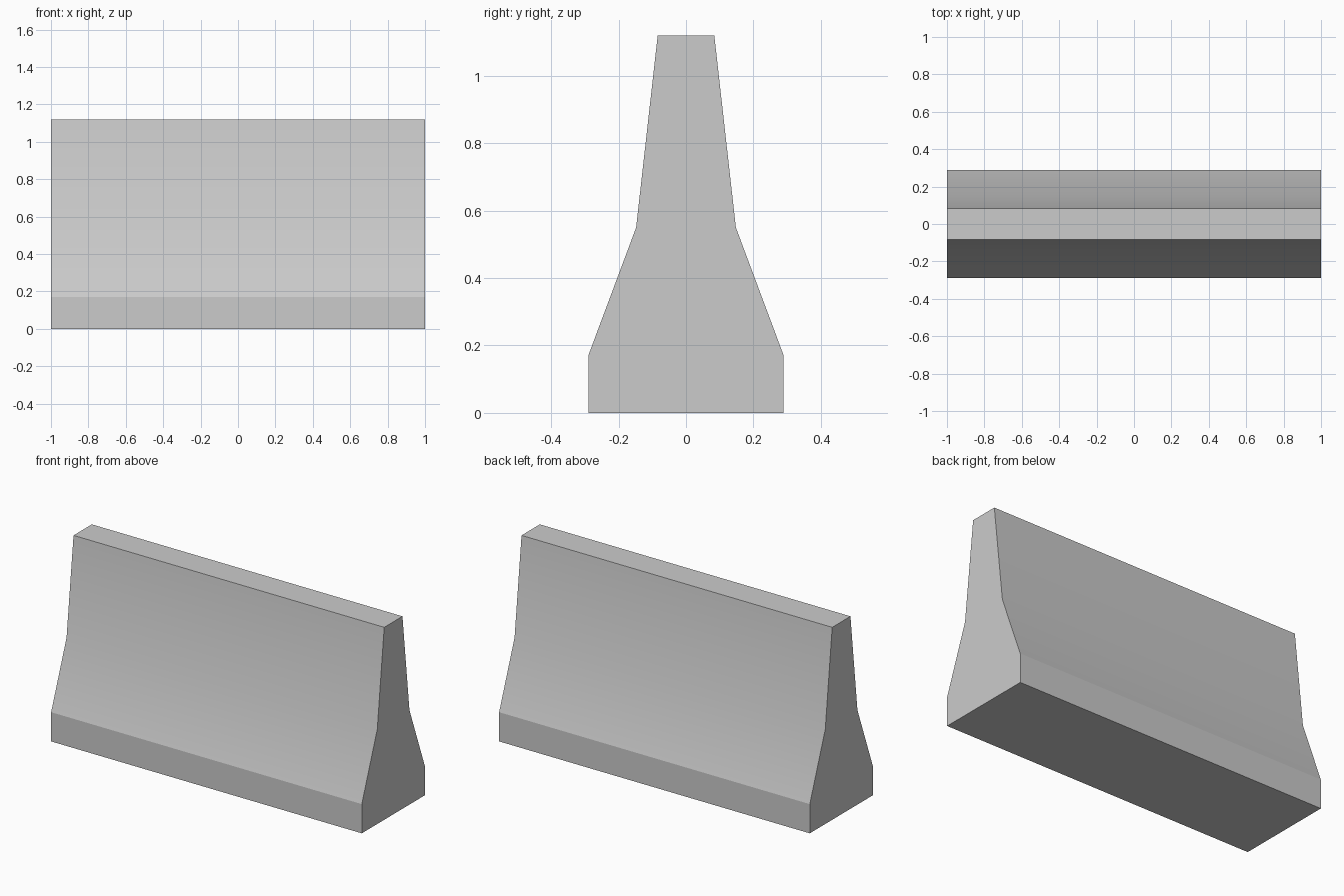
import bpy
import bmesh

cube = bpy.data.objects.get("Cube")
if cube:
    bpy.data.objects.remove(cube, do_unlink=True)

# Concrete colour
GREY = (0.6, 0.6, 0.6, 1.0)
concrete = bpy.data.materials.new("concrete_grey")
concrete.use_nodes = True
concrete.diffuse_color = GREY
concrete.node_tree.nodes["Principled BSDF"].inputs["Base Color"].default_value = GREY

# Half profile (y, z) from foot to crown, mirrored to close the section
half = [(0.29, 0.0), (0.29, 0.17), (0.148, 0.55), (0.084, 1.12)]
profile = half + [(-y, z) for y, z in reversed(half)]

# Extrude the section along the barrier's length
bm = bmesh.new()
end = bm.faces.new([bm.verts.new((-1, y, z)) for y, z in profile])
extruded = bmesh.ops.extrude_face_region(bm, geom=[end])["geom"]
bmesh.ops.translate(bm, vec=(2, 0, 0),
                    verts=[v for v in extruded if isinstance(v, bmesh.types.BMVert)])
bmesh.ops.recalc_face_normals(bm, faces=bm.faces)

# Blend the two slopes softly, keep every other edge crisp
for face in bm.faces:
    face.smooth = True
for edge in bm.edges:
    edge.smooth = all(abs(v.co.z - 0.55) < 0.01 for v in edge.verts)

mesh = bpy.data.meshes.new("road_barrier")
bm.to_mesh(mesh)
bm.free()
mesh.materials.append(concrete)
barrier = bpy.data.objects.new("road_barrier", mesh)
bpy.context.collection.objects.link(barrier)
